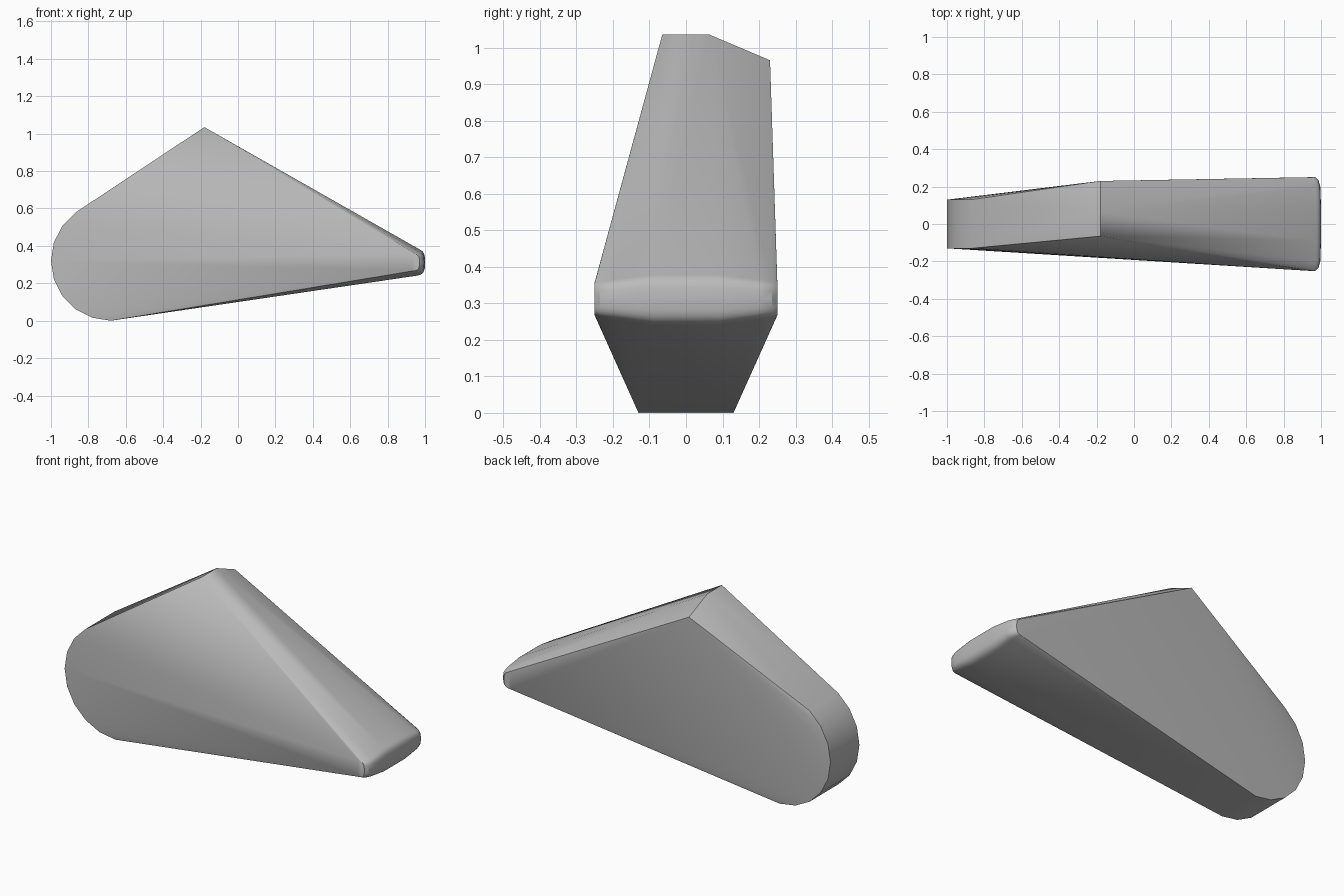
import bpy, bmesh
from math import sin, cos, pi, radians, copysign

cube = bpy.data.objects.get("Cube")
if cube:
    bpy.data.objects.remove(cube, do_unlink=True)

grey = bpy.data.materials.new("plain grey")
grey.use_nodes = True
grey.diffuse_color = (0.5, 0.5, 0.5, 1)
grey.node_tree.nodes["Principled BSDF"].inputs["Base Color"].default_value = grey.diffuse_color


def soft(v):
    """Squares off a sine or cosine for a rounded-box outline."""
    return copysign(abs(v) ** 0.6, v)


points = []

# Round heel: the outer side of a 20-sided disc
for i in range(7, 16):
    a = radians(18 * i)
    for y in (-0.13, 0.13):
        points.append((-0.68 + 0.32 * cos(a), y, 0.32 + 0.32 * sin(a)))

# Ridge: level at the front, dropping towards the back
for y, z in ((-0.065, 1.035), (0.065, 1.035), (0.23, 0.965)):
    points.append((-0.18, y, z))

# Rounded tip: outlines that shrink towards both sides
for y, rx, rz in ((0.09, 0.07, 0.072), (0.2, 0.066, 0.057), (0.235, 0.056, 0.051), (0.25, 0.04, 0.045)):
    for i in range(13):
        a = -pi / 2 + pi * i / 12
        for side in (-1, 1):
            points.append((0.93 + rx * soft(cos(a)), side * y, 0.312 + rz * soft(sin(a))))

# Skin the three parts as one convex body
bm = bmesh.new()
for p in points:
    bm.verts.new(p)
hull = bmesh.ops.convex_hull(bm, input=bm.verts)
loose = [v for v in bm.verts if not v.link_faces]
bmesh.ops.delete(bm, geom=loose, context='VERTS')
bmesh.ops.dissolve_limit(bm, angle_limit=radians(0.5), verts=bm.verts, edges=bm.edges)
bmesh.ops.recalc_face_normals(bm, faces=bm.faces)

mesh = bpy.data.meshes.new("wedge_body")
bm.to_mesh(mesh)
bm.free()
mesh.materials.append(grey)
body = bpy.data.objects.new("wedge_body", mesh)
bpy.context.collection.objects.link(body)
bpy.ops.object.select_all(action='DESELECT')
body.select_set(True)
bpy.context.view_layer.objects.active = body
bpy.ops.object.shade_smooth_by_angle(angle=radians(30))
